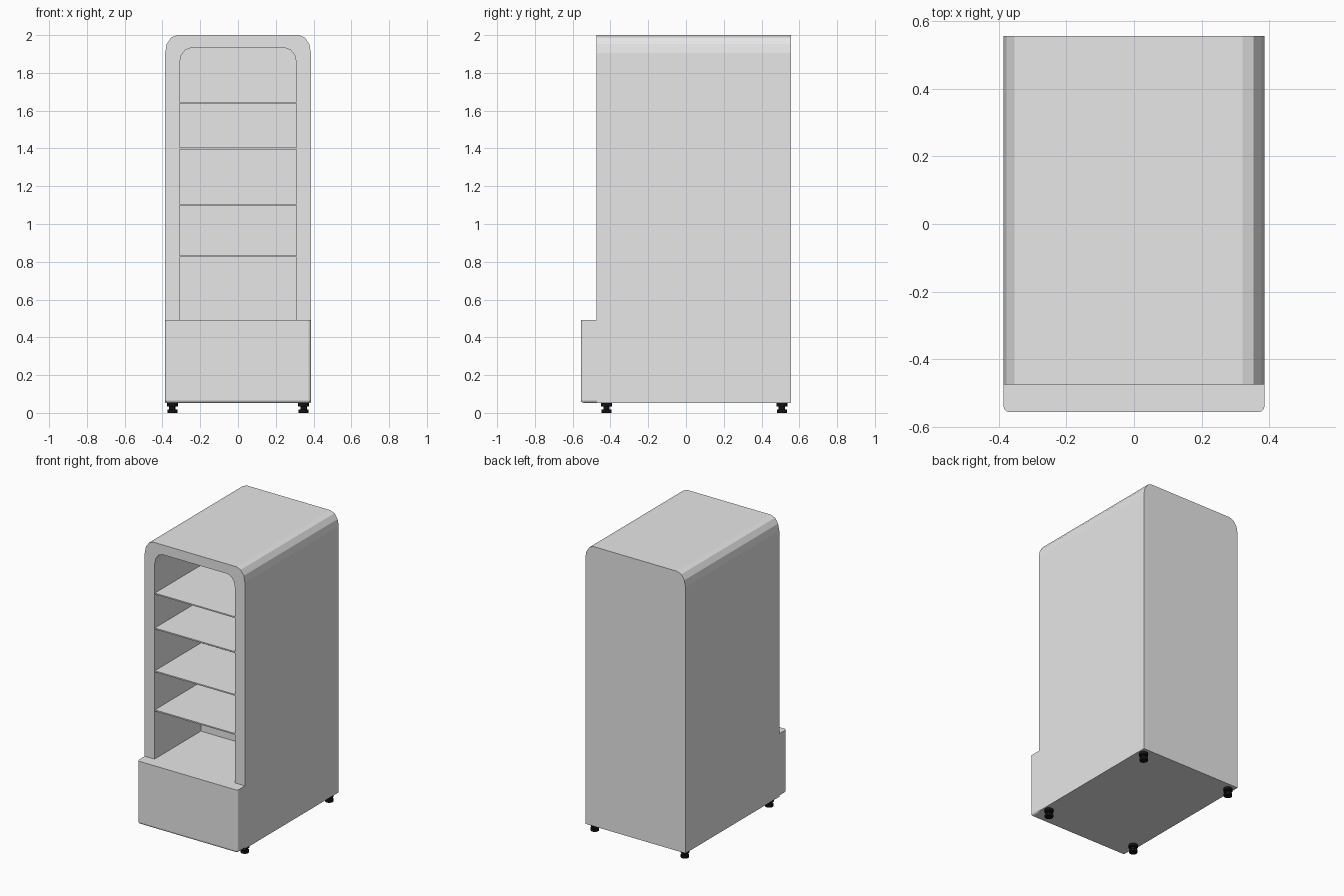
import bpy, bmesh, math

if "Cube" in bpy.data.objects:
    bpy.data.objects.remove(bpy.data.objects["Cube"])


def material(name, rgb):
    m = bpy.data.materials.new(name)
    m.diffuse_color = (*rgb, 1)
    m.use_nodes = True
    m.node_tree.nodes["Principled BSDF"].inputs["Base Color"].default_value = m.diffuse_color
    return m


LIGHT = material("light grey", (0.8, 0.8, 0.8))
BLACK = material("black rubber", (0.006, 0.006, 0.006))


def finish(name, bm, mat):
    bmesh.ops.recalc_face_normals(bm, faces=bm.faces)
    me = bpy.data.meshes.new(name)
    bm.to_mesh(me)
    bm.free()
    me.materials.append(mat)
    ob = bpy.data.objects.new(name, me)
    bpy.context.collection.objects.link(ob)
    return ob


def box(bm, x0, x1, y0, y1, z0, z1):
    vs = bmesh.ops.create_cube(bm, size=1)["verts"]
    for v in vs:
        v.co = (x1 if v.co.x > 0 else x0,
                y1 if v.co.y > 0 else y0,
                z1 if v.co.z > 0 else z0)


def arch(w, z0, z1, rx, rz, n=3):
    """Outline with square bottom and rounded top corners."""
    right = [(w - rx + rx * math.cos(a), z1 - rz + rz * math.sin(a))
             for a in (math.pi / 2 * i / n for i in range(n + 1))]
    left = [(-x, z) for x, z in reversed(right)]
    return [(w, z0)] + right + left + [(-w, z0)]


FRONT, BACK, INNER_BACK = -0.475, 0.557, 0.035

# cabinet: outer arch shell with an open recess, front rim joins both outlines
bm = bmesh.new()
outer = arch(0.386, 0.053, 2.0, 0.065, 0.095)
inner = arch(0.31, 0.492, 1.932, 0.06, 0.085)
loops = [[bm.verts.new((x, y, z)) for x, z in prof]
         for prof, y in ((outer, BACK), (outer, FRONT), (inner, FRONT), (inner, INNER_BACK))]
n = len(outer)
for a, b in zip(loops, loops[1:]):
    for i in range(n):
        j = (i + 1) % n
        bm.faces.new((a[i], a[j], b[j], b[i]))
bm.faces.new(loops[0])
bm.faces.new(loops[-1])
finish("cabinet", bm, LIGHT)

# lower front panel, rounded on its front uprights and bottom edges
bm = bmesh.new()
box(bm, -0.386, 0.386, -0.557, FRONT, 0.053, 0.492)
edges = []
for e in bm.edges:
    on_back = all(v.co.y > -0.5 for v in e.verts)
    on_top = all(v.co.z > 0.4 for v in e.verts)
    if not on_back and not on_top:
        edges.append(e)
bmesh.ops.bevel(bm, geom=edges, offset=0.016, segments=3, profile=0.5, affect='EDGES')
finish("front_panel", bm, LIGHT)

# shelves
for k, z in enumerate((0.834, 1.106, 1.404, 1.647)):
    bm = bmesh.new()
    box(bm, -0.31, 0.31, FRONT + 0.003, INNER_BACK, z - 0.009, z)
    finish(f"shelf_{k + 1}", bm, LIGHT)

# levelling feet: lathe profile (radius, height)
PROFILE = [(0, 0), (0.027, 0), (0.027, 0.017), (0.017, 0.019), (0.017, 0.033),
           (0.029, 0.035), (0.029, 0.054), (0, 0.054)]
SIDES = 16
for sx, sname in ((-1, "left"), (1, "right")):
    for y, yname in ((-0.421, "front"), (0.508, "back")):
        bm = bmesh.new()
        rings = [[bm.verts.new((sx * 0.347 + r * math.cos(2 * math.pi * i / SIDES),
                                y + r * math.sin(2 * math.pi * i / SIDES), z))
                  for i in range(SIDES)] for r, z in PROFILE[1:-1]]
        for a, b in zip(rings, rings[1:]):
            for i in range(SIDES):
                j = (i + 1) % SIDES
                bm.faces.new((a[i], a[j], b[j], b[i]))
        bm.faces.new(rings[0])
        bm.faces.new(rings[-1])
        finish(f"{yname}_{sname}_foot", bm, BLACK)
